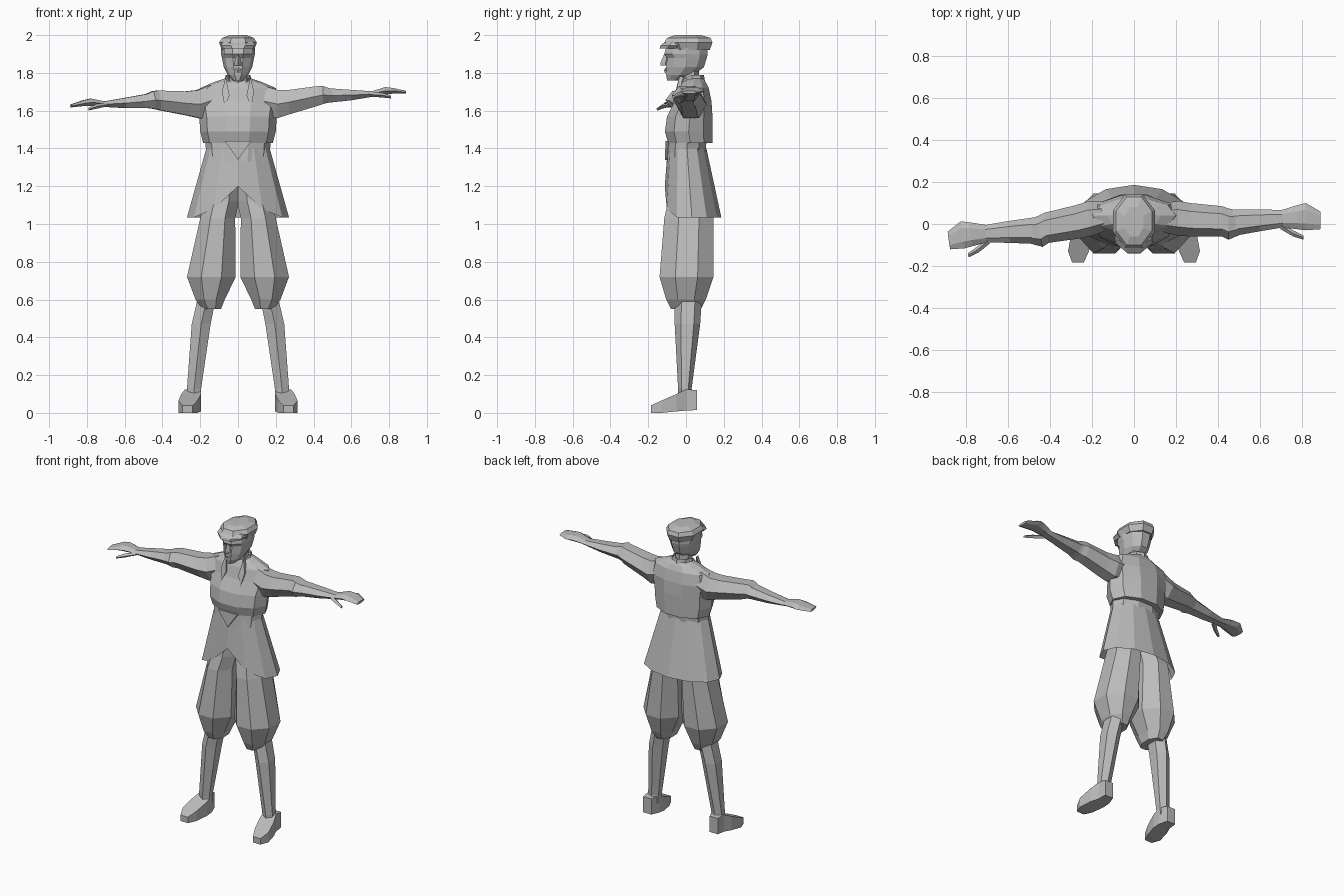
import bpy
import bmesh
import math
from mathutils import Matrix, Vector

default = bpy.data.objects.get("Cube")
if default:
    bpy.data.objects.remove(default, do_unlink=True)

grey = bpy.data.materials.new("plain grey")
grey.use_nodes = True
grey.diffuse_color = (0.5, 0.5, 0.5, 1)
grey.node_tree.nodes["Principled BSDF"].inputs["Base Color"].default_value = grey.diffuse_color

MIRROR = Matrix.Scale(-1, 4, Vector((1, 0, 0)))
AXIS_ORDER = {"x": (2, 0, 1), "y": (0, 2, 1), "z": (0, 1, 2)}


def finish(name, bm, transform):
    """Turn a bmesh into a flat shaded grey object."""
    if transform:
        bm.transform(transform)
    bmesh.ops.recalc_face_normals(bm, faces=bm.faces)
    mesh = bpy.data.meshes.new(name)
    bm.to_mesh(mesh)
    bm.free()
    mesh.materials.append(grey)
    obj = bpy.data.objects.new(name, mesh)
    bpy.context.collection.objects.link(obj)
    return obj


def loft(name, rings, sides=8, axis="z", capped=True, turn=0, notch=None, transform=None):
    """Skin polygon rings given as (position, low a, high a, low b, high b).

    turn rotates the polygon by a share of one side; notch pulls the front
    points of the last ring back towards the ring before it."""
    angles = [math.tau * (i + turn) / sides - math.pi / 2 for i in range(sides)]
    wide = max(abs(math.cos(a)) for a in angles)
    deep = max(abs(math.sin(a)) for a in angles)
    order = AXIS_ORDER[axis]
    bm = bmesh.new()
    loops = []
    for t, a0, a1, b0, b1 in rings:
        loop = []
        for angle in angles:
            a = (a0 + a1) / 2 + (a1 - a0) / 2 * math.cos(angle) / wide
            b = (b0 + b1) / 2 + (b1 - b0) / 2 * math.sin(angle) / deep
            local = (a, b, t)
            loop.append(bm.verts.new([local[k] for k in order]))
        loops.append(loop)
    for index, amount in (notch or {}).items():
        vert = loops[-1][index]
        vert.co = vert.co.lerp(loops[-2][index].co, amount)
    for low, high in zip(loops, loops[1:]):
        for i in range(sides):
            j = (i + 1) % sides
            bm.faces.new((low[i], low[j], high[j], high[i]))
    if capped:
        bm.faces.new(loops[0])
        bm.faces.new(loops[-1])
    return finish(name, bm, transform)


def plate(name, outline, thickness, transform=None):
    """Thin panel extruded backwards from an outline."""
    bm = bmesh.new()
    face = bm.faces.new([bm.verts.new(p) for p in outline])
    made = bmesh.ops.extrude_face_region(bm, geom=[face])["geom"]
    moved = [v for v in made if isinstance(v, bmesh.types.BMVert)]
    bmesh.ops.translate(bm, verts=moved, vec=(0, thickness, 0))
    return finish(name, bm, transform)


def even(rings):
    """Expand (z, half width, front, back) to centred rings."""
    return [(z, -w, w, front, back) for z, w, front, back in rings]


# Head, nose, cap and neck
loft("head", even([
    (1.76, .025, -.1, -.03), (1.79, .055, -.105, .04), (1.83, .075, -.105, .095),
    (1.88, .085, -.1, .11), (1.9, .09, -.115, .115), (1.95, .09, -.1, .115)]), 10, turn=.5)
loft("nose", even([
    (1.84, .02, -.135, -.08), (1.855, .018, -.135, -.08), (1.9, .008, -.115, -.08)]), 4)
loft("mouth", even([
    (1.8, .02, -.112, -.07), (1.815, .025, -.116, -.07), (1.825, .015, -.11, -.07)]), 6)
loft("cap", even([
    (1.92, .085, -.09, .125), (1.96, .1, -.115, .14),
    (1.985, .085, -.1, .13), (2, .045, -.06, .08)]), 8, turn=.5)
loft("cap_brim", even([
    (1.93, .075, -.14, 0), (1.945, .09, -.135, .02), (1.965, .08, -.11, .02)]), 8, turn=.5)
loft("neck", even([(1.64, .06, -.03, .08), (1.72, .045, -.025, .07), (1.82, .045, -.03, .07)]), 6)

# Jacket
loft("waist", even([(1.33, .165, -.1, .1), (1.46, .175, -.09, .11)]), 10, turn=.5)
loft("jacket_body", even([
    (1.43, .185, -.095, .14), (1.49, .2, -.112, .14), (1.57, .205, -.1, .14),
    (1.65, .22, -.06, .135), (1.72, .2, -.04, .12), (1.75, .13, -.025, .105),
    (1.77, .07, 0, .09)]), 10, turn=.5)
loft("collar", even([(1.66, .09, -.05, .115), (1.79, .065, -.03, .095)]), 8,
     capped=False, notch={0: .75, 1: .2, 7: .2})
loft("skirt", even([(1.4, .168, -.097, .108), (1.035, .27, -.125, .187)]), 12,
     capped=False, notch={0: .45, 1: .12, 11: .12})
plate("waist_point", [(-.07, -.108, 1.44), (.07, -.108, 1.44), (0, -.112, 1.34)], .02)

# Limbs on both sides; the right arm swings forward and down
shoulder = Vector((.2, .03, 1.64))
swing = (Matrix.Translation(shoulder) @ Matrix.Rotation(math.radians(-8), 4, "Z")
         @ Matrix.Rotation(math.radians(6), 4, "Y") @ Matrix.Translation(-shoulder))
for side, mirror, arm_pose in (("left", None, None), ("right", MIRROR, MIRROR @ swing)):
    loft(side + "_sleeve", [
        (.14, -.04, .1, 1.57, 1.73), (.21, -.055, .11, 1.56, 1.71),
        (.27, -.06, .1, 1.58, 1.71), (.42, -.06, .085, 1.625, 1.73),
        (.45, -.075, .075, 1.635, 1.73), (.51, -.05, .06, 1.65, 1.71)],
        6, "x", turn=.5, transform=arm_pose)
    loft(side + "_forearm", [
        (.46, -.06, .07, 1.64, 1.72), (.6, -.035, .07, 1.655, 1.71),
        (.75, -.01, .065, 1.68, 1.7)], 6, "x", turn=.5, transform=arm_pose)
    loft(side + "_hand", [
        (.7, -.015, .065, 1.675, 1.7), (.78, -.025, .09, 1.685, 1.725),
        (.82, -.03, .1, 1.69, 1.72), (.89, -.025, .06, 1.69, 1.705)],
        6, "x", turn=.5, transform=arm_pose)
    loft(side + "_thumb", [
        (.7, -.025, .01, 1.675, 1.695), (.76, -.06, -.03, 1.67, 1.695),
        (.81, -.075, -.055, 1.665, 1.68)], 4, "x", transform=arm_pose)
    plate(side + "_lapel", [
        (.065, -.035, 1.78), (.085, -.052, 1.7), (.07, -.075, 1.62), (.045, -.062, 1.68)],
        .02, mirror)
    loft(side + "_trouser", [
        (.55, .09, .19, -.08, .08), (.6, .07, .225, -.105, .105),
        (.72, .012, .27, -.14, .145), (1.03, .015, .2, -.115, .145),
        (1.12, -.005, .18, -.095, .13), (1.25, -.01, .16, -.08, .1)], 8, turn=.5,
        transform=mirror)
    loft(side + "_shin", [
        (.08, .195, .265, -.04, .035), (.13, .195, .27, -.042, .03),
        (.47, .145, .245, -.06, .075), (.62, .115, .21, -.06, .085)], 6, transform=mirror)
    loft(side + "_shoe", [
        (.058, .215, .275, .015, .12), (0, .195, .28, .012, .125),
        (-.05, .195, .3, .008, .1), (-.13, .215, .315, 0, .065),
        (-.185, .24, .295, 0, .04)], 4, "y", turn=.5, transform=mirror)
